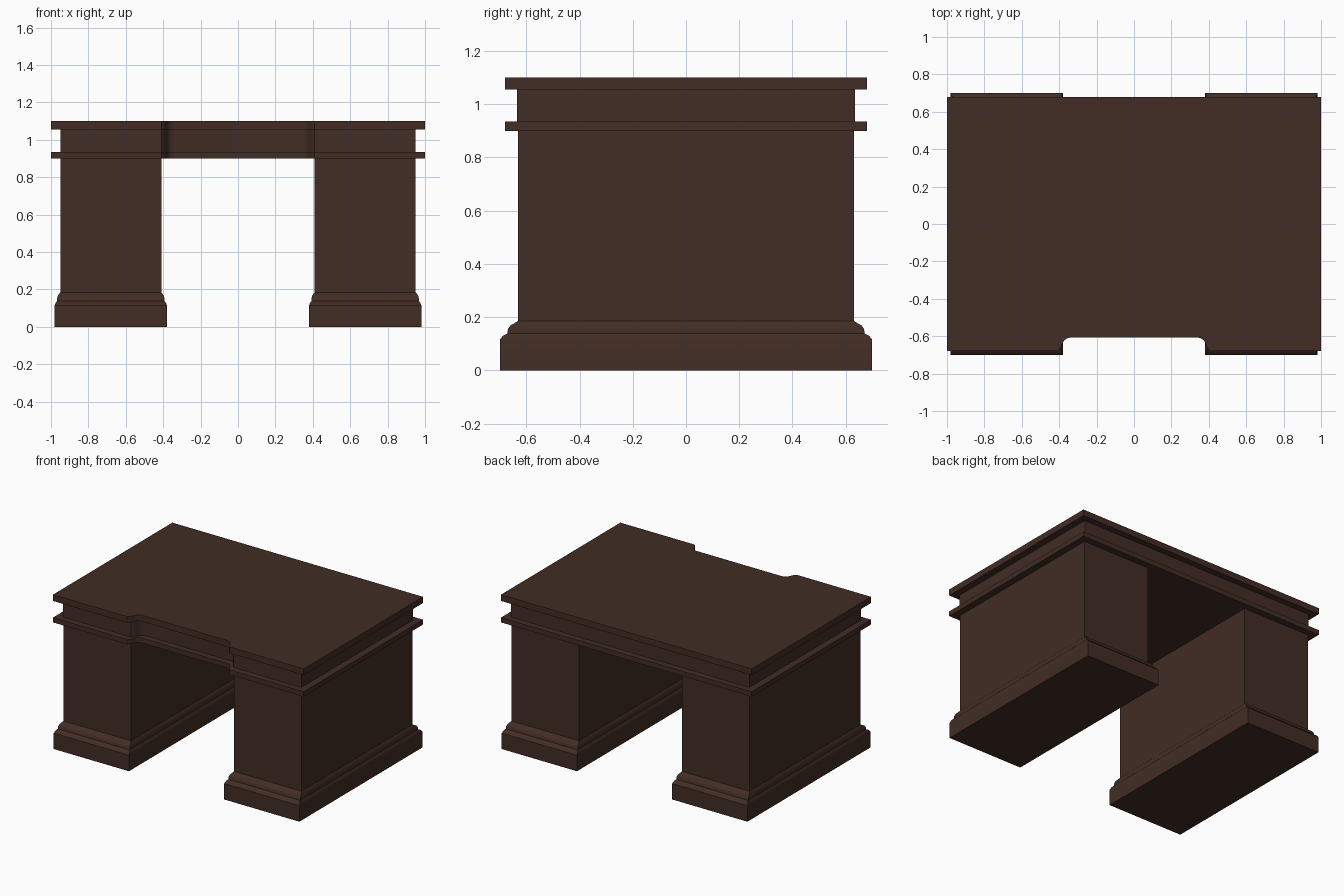
import bpy
import bmesh
import math

if "Cube" in bpy.data.objects:
    bpy.data.objects.remove(bpy.data.objects["Cube"], do_unlink=True)

# Dark stained wood
COLOUR = (0.054, 0.026, 0.018, 1)
wood = bpy.data.materials.new("dark_brown_wood")
wood.use_nodes = True
wood.diffuse_color = COLOUR
wood.node_tree.nodes["Principled BSDF"].inputs["Base Color"].default_value = COLOUR


def loft(name, rings):
    """Skin a stack of horizontal outlines and cap both ends."""
    bm = bmesh.new()
    loops = [[bm.verts.new(p) for p in ring] for ring in rings]
    for low, high in zip(loops, loops[1:]):
        for i in range(len(low)):
            j = (i + 1) % len(low)
            bm.faces.new((low[i], low[j], high[j], high[i]))
    bm.faces.new(loops[0][::-1])
    bm.faces.new(loops[-1])
    bmesh.ops.recalc_face_normals(bm, faces=bm.faces[:])
    mesh = bpy.data.meshes.new(name)
    bm.to_mesh(mesh)
    bm.free()
    mesh.materials.append(wood)
    obj = bpy.data.objects.new(name, mesh)
    bpy.context.collection.objects.link(obj)
    bpy.ops.object.select_all(action='DESELECT')
    obj.select_set(True)
    bpy.context.view_layer.objects.active = obj
    bpy.ops.object.shade_smooth_by_angle(angle=math.radians(30))
    return obj


def rectangle(cx, hx, hy, z):
    return [(cx + sx * hx, sy * hy, z)
            for sx, sy in ((-1, -1), (1, -1), (1, 1), (-1, 1))]


# Curved knee recess: distance from centre, depth behind the front edge
RECESS = [(0.41, 0), (0.395, 0.012), (0.385, 0.035), (0.375, 0.055),
          (0.36, 0.068), (0.34, 0.073)]


def recessed_outline(hx, hy, z):
    left = [(-x, -hy + d, z) for x, d in RECESS]
    right = [(x, -hy + d, z) for x, d in reversed(RECESS)]
    return [(-hx, -hy, z), *left, *right, (hx, -hy, z), (hx, hy, z), (-hx, hy, z)]


# Desk top, frieze and lower moulding share the recessed front
for name, hx, hy, bottom, top in (("desk_top", 1.0, 0.68, 1.055, 1.10),
                                  ("frieze", 0.95, 0.635, 0.935, 1.055),
                                  ("lower_moulding", 1.0, 0.68, 0.90, 0.935)):
    loft(name, [recessed_outline(hx, hy, bottom), recessed_outline(hx, hy, top)])

# Pedestals on moulded plinths: height, fraction of full overhang
PLINTH = [(0, 1), (0.115, 1), (0.13, 0.82), (0.138, 0.58),
          (0.155, 0.55), (0.168, 0.42), (0.185, 0)]
for side, sign in (("left", 1), ("right", -1)):
    cx = sign * 0.68
    loft(side + "_pedestal", [rectangle(cx, 0.27, 0.632, z) for z in (0.185, 0.90)])
    loft(side + "_plinth", [rectangle(cx, 0.27 + 0.03 * t, 0.632 + 0.068 * t, z)
                            for z, t in PLINTH])
